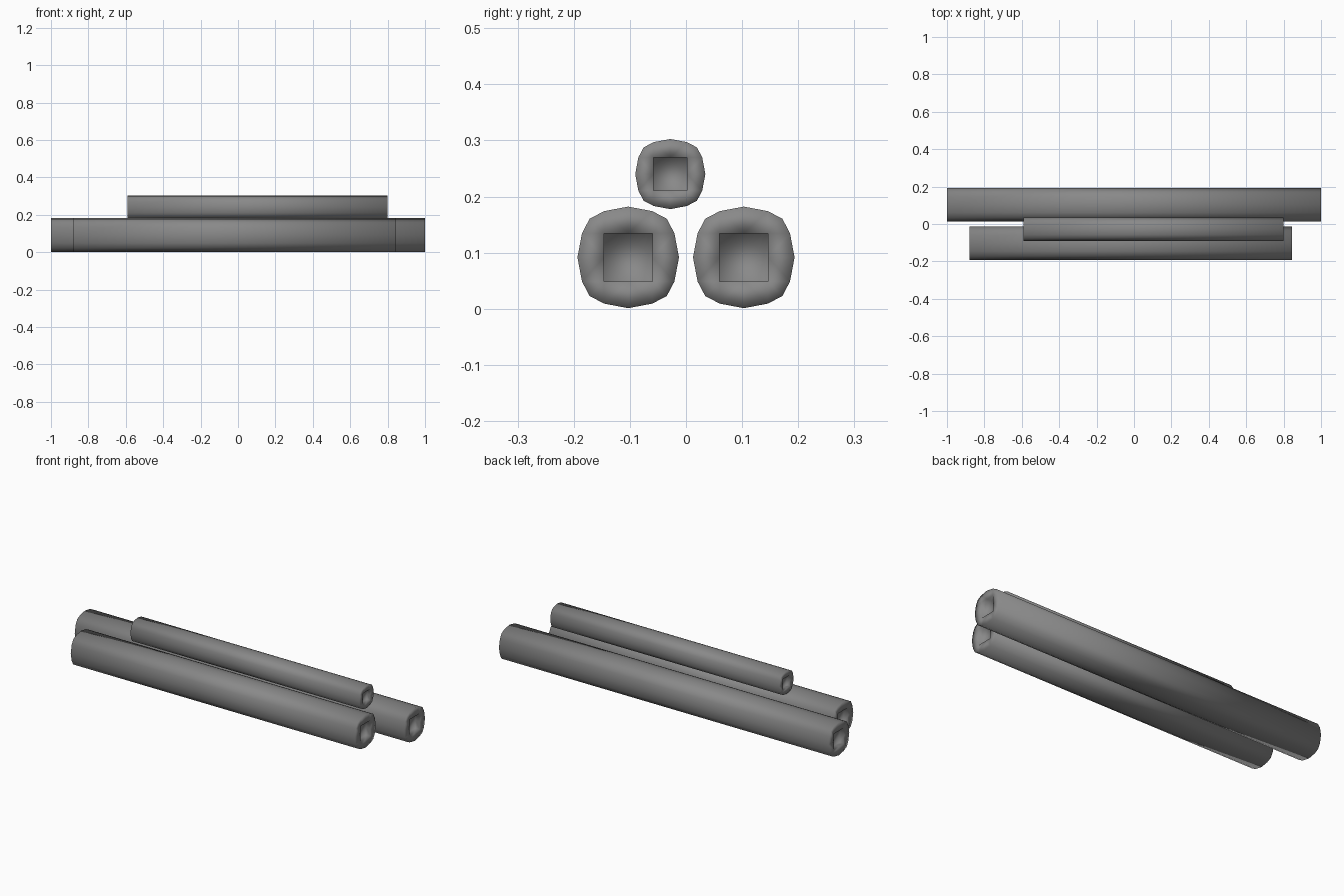
import bpy, bmesh

if "Cube" in bpy.data.objects:
    bpy.data.objects.remove(bpy.data.objects["Cube"])

# Squarish 16-sided log outline, as fractions of the radius
QUARTER = [(1, 0), (0.91, 0.475), (0.76, 0.76), (0.475, 0.91)]


def ring(bm, x, cy, cz, pts):
    return [bm.verts.new((x, cy + a, cz + b)) for a, b in pts]


def make_log(name, x0, x1, cy, cz, r):
    outline = []
    rot = list(QUARTER)
    for _ in range(4):
        outline += [(a * r, b * r) for a, b in rot]
        rot = [(-b, a) for a, b in rot]
    h = 0.475 * r
    square = [(h, 0), (h, h), (0, h), (-h, h), (-h, 0), (-h, -h), (0, -h), (h, -h)]
    depth = 0.28 * r
    bm = bmesh.new()
    ends = []
    for x, inward in ((x0, 1), (x1, -1)):
        outer = ring(bm, x, cy, cz, outline)
        rim = ring(bm, x, cy, cz, square)
        floor = ring(bm, x + inward * depth, cy, cz, square)
        # cut face around the square socket
        for i in range(8):
            j = (i + 1) % 8
            o = 2 * i
            bm.faces.new((outer[o], outer[o + 1], outer[(o + 2) % 16], rim[j], rim[i]))
            bm.faces.new((rim[i], rim[j], floor[j], floor[i]))
        bm.faces.new(floor)
        ends.append(outer)
    # bark side
    a, b = ends
    for i in range(16):
        j = (i + 1) % 16
        bm.faces.new((a[i], a[j], b[j], b[i]))
    bmesh.ops.recalc_face_normals(bm, faces=bm.faces)
    for f in bm.faces:
        f.smooth = True
    me = bpy.data.meshes.new(name)
    bm.to_mesh(me)
    bm.free()
    ob = bpy.data.objects.new(name, me)
    bpy.context.collection.objects.link(ob)
    me.materials.append(wood)


wood = bpy.data.materials.new("dark_grey")
wood.diffuse_color = (0.25, 0.25, 0.25, 1)
wood.use_nodes = True
wood.node_tree.nodes["Principled BSDF"].inputs["Base Color"].default_value = wood.diffuse_color

# Two thick logs side by side, a thinner one resting on top
make_log("back_log", -1.0, 1.0, 0.103, 0.0915, 0.0905)
make_log("front_log", -0.88, 0.845, -0.103, 0.0915, 0.0905)
make_log("top_log", -0.59, 0.80, -0.028, 0.24, 0.0625)
